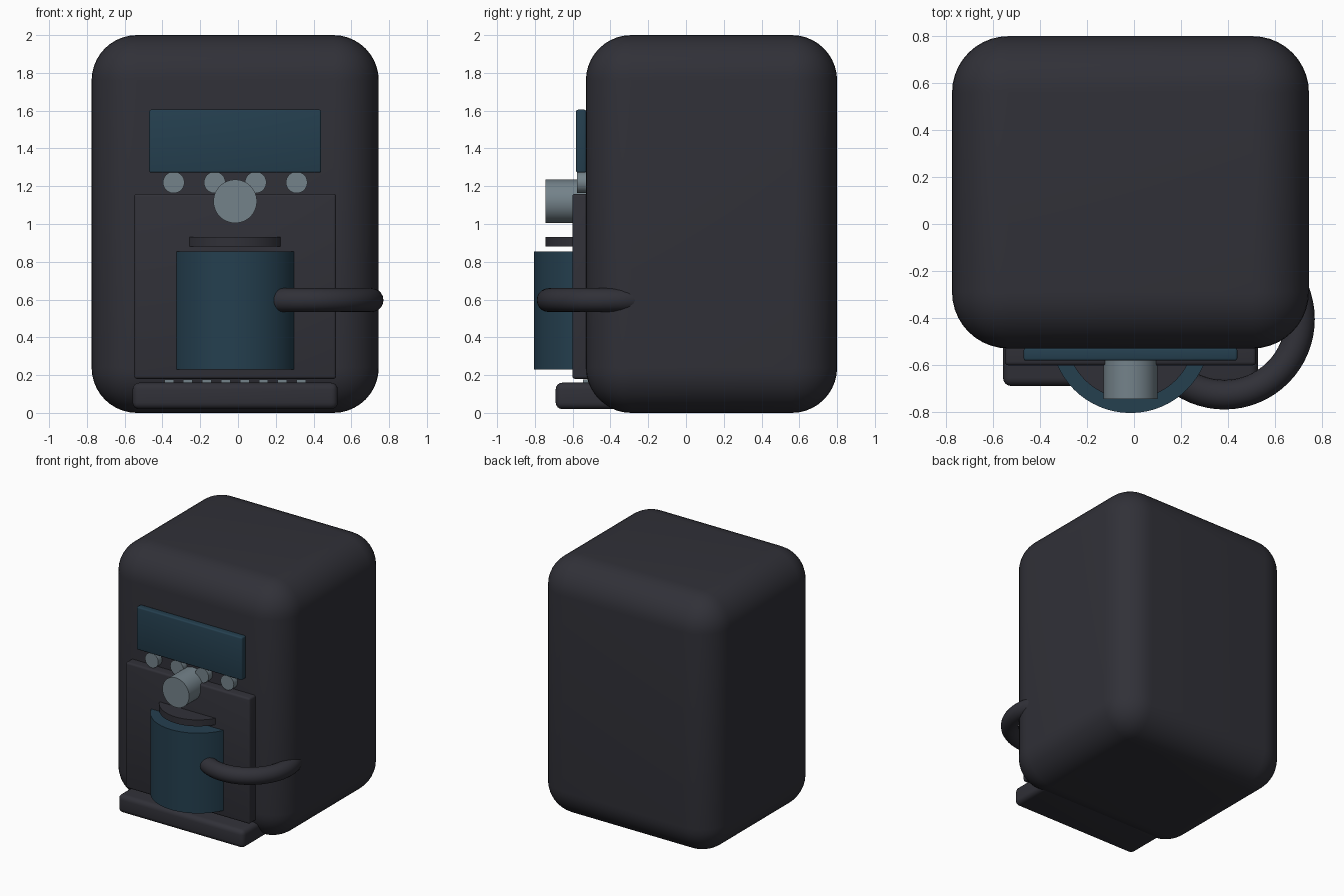
import bpy
import math

if "Cube" in bpy.data.objects:
    bpy.data.objects.remove(bpy.data.objects["Cube"], do_unlink=True)

CX = -0.015  # centre line of the machine


def material(name, colour):
    m = bpy.data.materials.new(name)
    m.use_nodes = True
    m.diffuse_color = (*colour, 1)
    m.node_tree.nodes["Principled BSDF"].inputs["Base Color"].default_value = (*colour, 1)
    return m


charcoal = material("charcoal", (0.030, 0.030, 0.039))
teal = material("dark teal", (0.018, 0.050, 0.078))
steel = material("steel grey", (0.175, 0.225, 0.255))


def finish(name, mat):
    ob = bpy.context.object
    ob.name = name
    ob.data.materials.append(mat)
    bpy.ops.object.shade_smooth_by_angle(angle=math.radians(35))
    return ob


def box(name, low, high, mat, bevel=0, segments=3):
    mid = [(a + b) / 2 for a, b in zip(low, high)]
    bpy.ops.mesh.primitive_cube_add(size=1, location=mid)
    ob = bpy.context.object
    ob.scale = [b - a for a, b in zip(low, high)]
    bpy.ops.object.transform_apply(location=False, rotation=False, scale=True)
    if bevel:
        mod = ob.modifiers.new("rounded edges", "BEVEL")
        mod.width = bevel
        mod.segments = segments
        bpy.ops.object.modifier_apply(modifier=mod.name)
    return finish(name, mat)


def cylinder(name, centre, radius, depth, mat, forward=False, sides=64):
    turn = (math.pi / 2, 0, 0) if forward else (0, 0, 0)
    bpy.ops.mesh.primitive_cylinder_add(vertices=sides, radius=radius, depth=depth,
                                        location=centre, rotation=turn)
    return finish(name, mat)


# Housing, front panel and drip tray
box("housing", (-0.775, -0.53, 0), (0.745, 0.8, 2), charcoal, 0.24, 10)
box("front_panel", (CX - 0.535, -0.602, 0.18), (CX + 0.535, -0.45, 1.16), charcoal, 0.015)
box("drip_tray", (CX - 0.543, -0.69, 0.02), (CX + 0.543, -0.15, 0.16), charcoal, 0.035, 4)

# Display screen
box("screen", (CX - 0.455, -0.582, 1.272), (CX + 0.455, -0.528, 1.605), teal, 0.01)

# Row of buttons
for i in range(4):
    x = CX + (i - 1.5) * 0.217
    cylinder(f"button_{i + 1}", (x, -0.55, 1.22), 0.057, 0.054, steel, True, 32)

# Brewing spout
cylinder("spout", (CX, -0.61, 1.12), 0.115, 0.27, steel, True)

# Jug with floating lid and ring handle
cylinder("jug", (CX, -0.465, 0.5425), 0.34, 0.625, teal)
cylinder("jug_lid", (CX, -0.47, 0.905), 0.275, 0.05, charcoal)
bpy.ops.mesh.primitive_torus_add(location=(0.385, -0.405, 0.597), major_radius=0.322,
                                 minor_radius=0.063, major_segments=64, minor_segments=20)
finish("jug_handle", charcoal)

# Grate slats behind the tray
for i in range(8):
    x = CX + (i - 3.5) * 0.1
    box(f"grate_slat_{i + 1}", (x - 0.025, -0.545, 0.14), (x + 0.025, -0.4, 0.177), steel)
